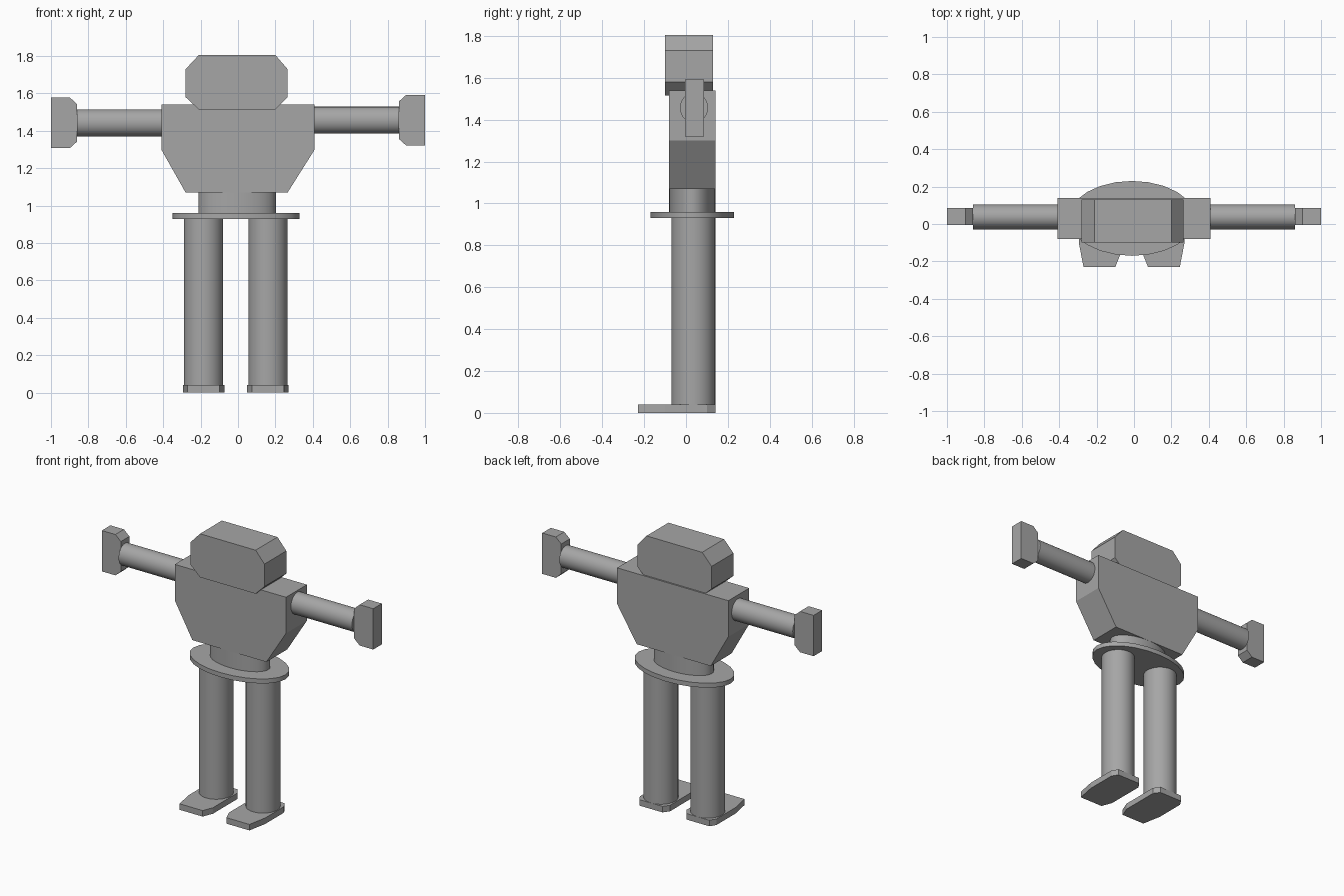
import bpy, bmesh, math
from mathutils import Matrix, Vector

if "Cube" in bpy.data.objects:
    bpy.data.objects.remove(bpy.data.objects["Cube"], do_unlink=True)

GRAY = 0.38
mat = bpy.data.materials.new("plain gray")
mat.use_nodes = True
mat.diffuse_color = (GRAY, GRAY, GRAY, 1)
mat.node_tree.nodes["Principled BSDF"].inputs["Base Color"].default_value = (GRAY, GRAY, GRAY, 1)


def finish(name, bm, smooth=False):
    mesh = bpy.data.meshes.new(name)
    bm.to_mesh(mesh)
    bm.free()
    mesh.materials.append(mat)
    obj = bpy.data.objects.new(name, mesh)
    bpy.context.collection.objects.link(obj)
    if smooth:
        bpy.ops.object.select_all(action='DESELECT')
        obj.select_set(True)
        bpy.context.view_layer.objects.active = obj
        bpy.ops.object.shade_smooth_by_angle(angle=math.radians(35))
    return obj


def prism(name, outline, lo, hi, axis="y", inward_caps=False):
    """Extrude an outline along y (points are x, z) or along z (points are x, y)."""
    bm = bmesh.new()

    def point(p, depth):
        return (p[0], depth, p[1]) if axis == "y" else (p[0], p[1], depth)

    a = [bm.verts.new(point(p, lo)) for p in outline]
    b = [bm.verts.new(point(p, hi)) for p in outline]
    n = len(outline)
    caps = [bm.faces.new(a), bm.faces.new(b[::-1])]
    for i in range(n):
        j = (i + 1) % n
        bm.faces.new((a[j], a[i], b[i], b[j]))
    bmesh.ops.recalc_face_normals(bm, faces=bm.faces[:])
    if inward_caps:
        for f in caps:
            f.normal_flip()
    return finish(name, bm)


def tube(name, center, rx, ry, length, along_x=False, sides=32):
    """Smooth cylinder, elliptical when the radii differ."""
    bm = bmesh.new()
    bmesh.ops.create_cone(bm, cap_ends=True, segments=sides, radius1=1, radius2=1, depth=1)
    bmesh.ops.scale(bm, vec=(rx, ry, length), verts=bm.verts)
    if along_x:
        bmesh.ops.rotate(bm, matrix=Matrix.Rotation(math.pi / 2, 3, 'Y'), verts=bm.verts)
    bmesh.ops.translate(bm, vec=Vector(center), verts=bm.verts)
    return finish(name, bm, True)


# torso: broad chest above a narrower belly, with a sloped wedge on each side
L, R, IL, IR = -0.41, 0.41, -0.28, 0.265
prism("torso", [(IL, 1.07), (IR, 1.07), (IR, 1.30), (R, 1.30), (R, 1.54),
                (L, 1.54), (L, 1.30), (IL, 1.30)], -0.08, 0.14)
for side, outer, inner in (("right", L, IL), ("left", R, IR)):
    prism(side + "_torso_wedge", [(outer, 1.30), (inner, 1.30), (inner, 1.07)],
          -0.08, 0.14, inward_caps=True)

# head: bevelled block with a wedge at each top corner
L, R, IL, IR = -0.28, 0.265, -0.21, 0.20
prism("head", [(IL, 1.515), (IR, 1.515), (R, 1.58), (R, 1.73), (IR, 1.73), (IR, 1.805),
               (IL, 1.805), (IL, 1.73), (L, 1.73), (L, 1.58)], -0.10, 0.13)
for side, outer, inner in (("right", L, IL), ("left", R, IR)):
    prism(side + "_head_wedge", [(outer, 1.73), (inner, 1.73), (inner, 1.805)],
          -0.10, 0.13, inward_caps=True)

# waist and belt disc
tube("waist", (-0.005, 0.03, 1.015), 0.207, 0.11, 0.11)
tube("belt", (-0.01, 0.03, 0.945), 0.34, 0.20, 0.03, sides=24)

# limbs
for side, s, arm_z, hip in (("right", -1, 1.443, -0.185), ("left", 1, 1.457, 0.16)):
    tube(side + "_arm", (s * 0.635, 0.038, arm_z), 0.072, 0.067, 0.45, along_x=True)
    prism(side + "_hand", [(s * x, arm_z + z) for x, z in (
        (0.86, -0.10), (0.90, -0.136), (1.0, -0.136),
        (1.0, 0.136), (0.90, 0.136), (0.86, 0.10))], -0.005, 0.085)
    tube(side + "_leg", (hip, 0.035, 0.485), 0.105, 0.105, 0.89)
    # foot outline, outer edge first
    prism(side + "_foot", [(hip + s * x, y) for x, y in (
        (0.11, -0.10), (0.085, -0.23), (-0.085, -0.23), (-0.113, -0.16),
        (-0.113, 0.10), (-0.085, 0.14), (0.085, 0.14), (0.11, 0.10))], 0, 0.04, axis="z")
